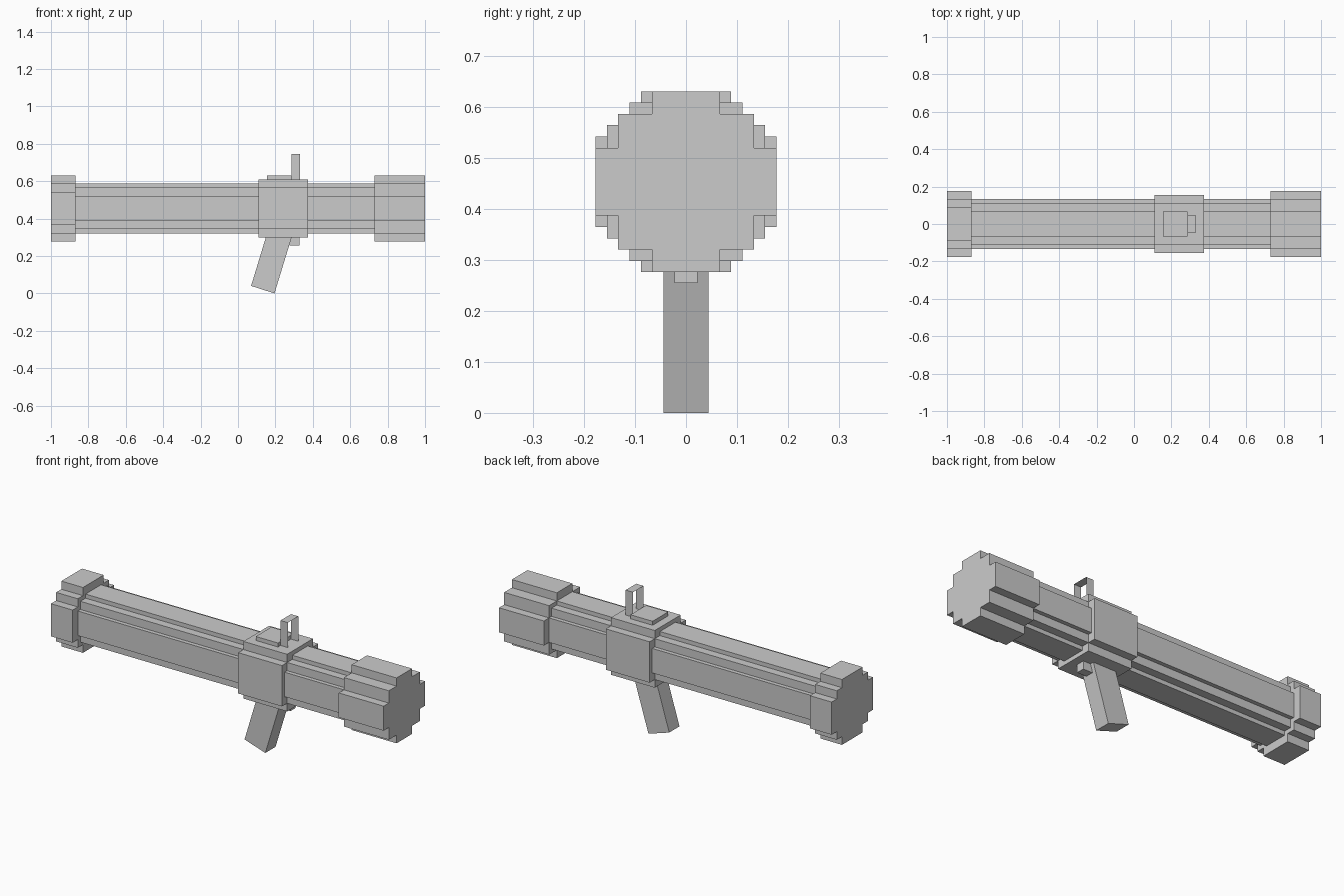
import bpy, bmesh
from mathutils import Vector

if "Cube" in bpy.data.objects:
    bpy.data.objects.remove(bpy.data.objects["Cube"])

U = 0.0222      # step size of the blocky cross-sections
AXIS_Z = 0.454  # height of the tube axis


def finish(name, bm):
    bmesh.ops.recalc_face_normals(bm, faces=bm.faces)
    mesh = bpy.data.meshes.new(name)
    bm.to_mesh(mesh)
    bm.free()
    obj = bpy.data.objects.new(name, mesh)
    bpy.context.collection.objects.link(obj)
    return obj


def prism(name, points, offset):
    """Extrude a closed outline along an offset."""
    bm = bmesh.new()
    face = bm.faces.new([bm.verts.new(p) for p in points])
    ext = bmesh.ops.extrude_face_region(bm, geom=[face], use_keep_orig=True)
    verts = [g for g in ext["geom"] if isinstance(g, bmesh.types.BMVert)]
    bmesh.ops.translate(bm, verts=verts, vec=Vector(offset))
    return finish(name, bm)


def stepped_tube(name, x0, x1, steps):
    """Stepped round section; steps are (half width, half height), widest first."""
    quad = [steps[0]]
    for (w0, h0), (w1, h1) in zip(steps, steps[1:]):
        quad += [(w1, h0), (w1, h1)]
    ring = quad + [(-y, z) for y, z in reversed(quad)]
    ring += [(-y, -z) for y, z in quad] + [(y, -z) for y, z in reversed(quad)]
    points = [(x0, y * U, AXIS_Z + z * U) for y, z in ring]
    return prism(name, points, (x1 - x0, 0, 0))


def box(name, x0, x1, half_y, z0, z1):
    outline = [(x0, -half_y, z0), (x1, -half_y, z0), (x1, -half_y, z1), (x0, -half_y, z1)]
    return prism(name, outline, (0, 2 * half_y, 0))


# Barrel, end collars and centre housing
stepped_tube("barrel", -0.88, 0.74, [(6, 3), (5, 5), (3, 6)])
stepped_tube("rear_collar", -1.0, -0.87, [(8, 4), (6, 6), (4, 8)])
stepped_tube("muzzle_collar", 0.73, 1.0, [(8, 3), (6, 6), (3, 8)])
stepped_tube("centre_housing", 0.11, 0.373, [(7, 5), (5, 7)])

# Raised pad on the housing and trigger below it
box("sight_pad", 0.154, 0.287, 0.067, 0.60, 0.631)
box("trigger", 0.275, 0.33, 0.0225, 0.255, 0.31)

# Slanted grip
prism("grip", [(0.07, -0.044, 0.04), (0.195, -0.044, 0.0),
               (0.293, -0.044, 0.32), (0.155, -0.044, 0.32)], (0, 0.088, 0))

# Sight: a thin folded strip, two uprights and a top bar
bm = bmesh.new()
path = [(-0.045, 0.609), (-0.045, 0.745), (0.045, 0.745), (0.045, 0.609)]
rows = [[bm.verts.new((x, y, z)) for x in (0.287, 0.331)] for y, z in path]
for a, b in zip(rows, rows[1:]):
    bm.faces.new((a[0], a[1], b[1], b[0]))
finish("sight", bm)
